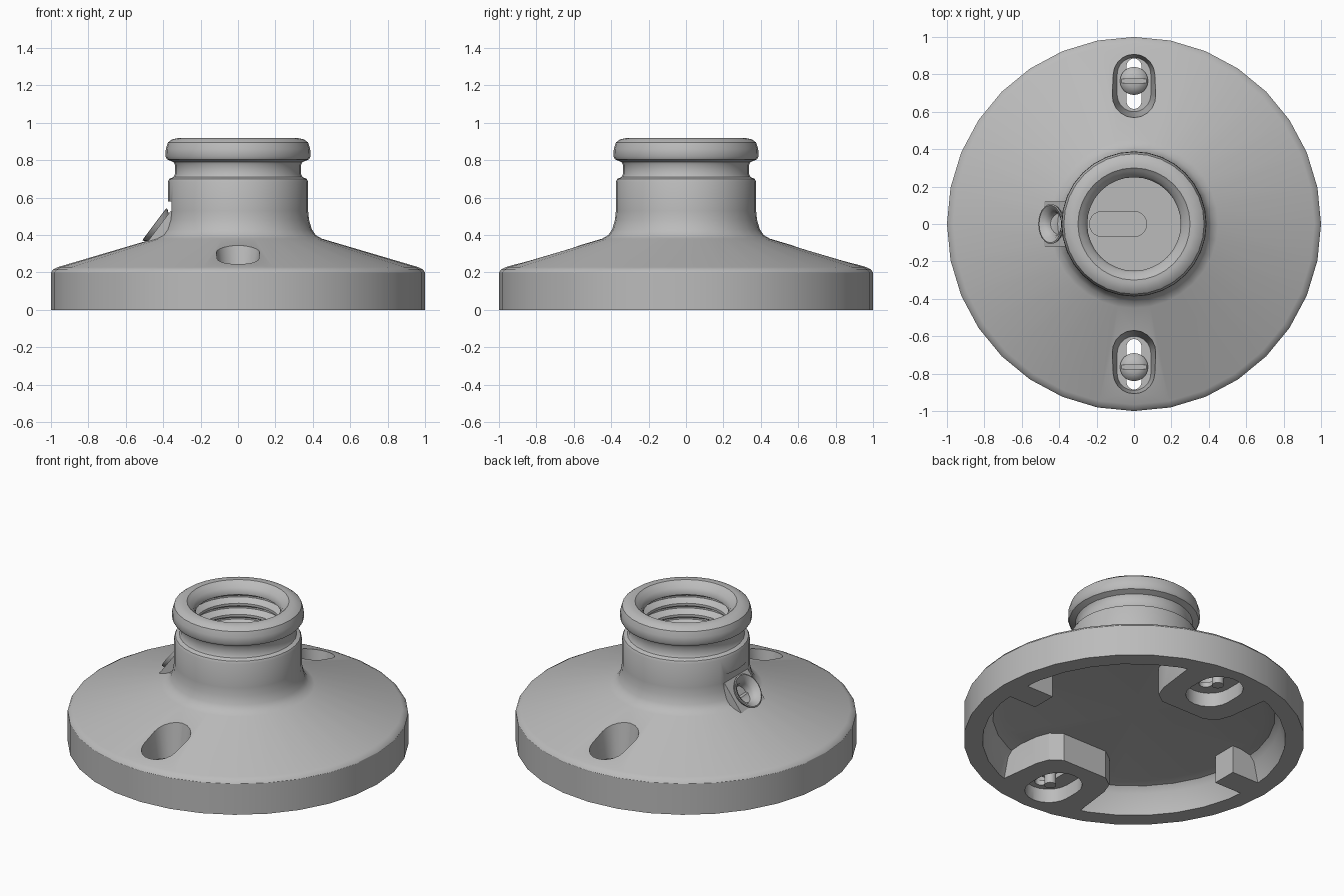
import bpy, bmesh, math
from mathutils import Matrix, Vector

cube = bpy.data.objects.get("Cube")
if cube:
    bpy.data.objects.remove(cube, do_unlink=True)

grey = bpy.data.materials.new("warm_grey")
grey.use_nodes = True
colour = (0.5, 0.5, 0.5, 1)
grey.diffuse_color = colour
grey.node_tree.nodes["Principled BSDF"].inputs["Base Color"].default_value = colour


def finish(bm, name):
    bmesh.ops.recalc_face_normals(bm, faces=bm.faces)
    mesh = bpy.data.meshes.new(name)
    bm.to_mesh(mesh)
    bm.free()
    mesh.materials.append(grey)
    ob = bpy.data.objects.new(name, mesh)
    bpy.context.collection.objects.link(ob)
    return ob


def lathe(name, profile, steps=32):
    """Spin an (r, z) profile about the z axis."""
    bm = bmesh.new()
    vs = [bm.verts.new((r, 0, z)) for r, z in profile]
    es = [bm.edges.new(p) for p in zip(vs, vs[1:])]
    bmesh.ops.spin(bm, geom=vs + es, cent=(0, 0, 0), axis=(0, 0, 1),
                   angle=2 * math.pi, steps=steps)
    bmesh.ops.remove_doubles(bm, verts=bm.verts, dist=0.0005)
    return finish(bm, name)


def loft(name, low, high, z0, z1):
    """Solid between two outlines with equal point counts."""
    bm = bmesh.new()
    a = [bm.verts.new((x, y, z0)) for x, y in low]
    b = [bm.verts.new((x, y, z1)) for x, y in high]
    bm.faces.new(a[::-1])
    bm.faces.new(b)
    n = len(a)
    for i in range(n):
        j = (i + 1) % n
        bm.faces.new((a[i], a[j], b[j], b[i]))
    return finish(bm, name)


def box(name, lo, hi):
    p = [(lo[0], lo[1]), (hi[0], lo[1]), (hi[0], hi[1]), (lo[0], hi[1])]
    return loft(name, p, p, lo[2], hi[2])


def stadium(r, y0, y1, n=10):
    """Long rounded outline along y; y0 and y1 are the arc centres."""
    pts = []
    for k in range(2):
        for i in range(n + 1):
            t = math.pi * (k + i / n)
            pts.append((r * math.cos(t), (y1, y0)[k] + r * math.sin(t)))
    return pts


def combine(ob, tool, op):
    mod = ob.modifiers.new(op, 'BOOLEAN')
    mod.operation, mod.solver, mod.object = op, 'EXACT', tool
    bpy.context.view_layer.objects.active = ob
    bpy.ops.object.modifier_apply(modifier=mod.name)
    bpy.data.objects.remove(tool, do_unlink=True)


def turned(pts, s):
    return [(x * s, y * s) for x, y in pts]


# Socket body: hollow base, flared cone, neck and threaded bore
thread = []
for i in range(6):
    z = 0.86 - i * 0.072
    thread += [(0.25, z), (0.25, z - 0.016), (0.284, z - 0.036), (0.284, z - 0.046)]
profile = [(0, 0.18), (0.76, 0.18), (0.83, 0.165), (0.86, 0.13), (0.89, 0),
           (1, 0), (1, 0.2), (0.99, 0.215), (0.965, 0.228), (0.45, 0.38),
           (0.415, 0.4), (0.395, 0.43), (0.38, 0.48), (0.375, 0.53),
           (0.375, 0.685), (0.368, 0.7), (0.345, 0.71), (0.337, 0.725),
           (0.337, 0.775), (0.345, 0.79), (0.38, 0.805), (0.388, 0.82),
           (0.386, 0.86), (0.375, 0.895), (0.352, 0.912), (0.32, 0.918),
           (0.30, 0.918), (0.285, 0.905), (0.262, 0.885)]
body = lathe("socket_body", profile + thread + [(0.25, 0.42), (0.25, 0.4), (0, 0.4)])

# Mounting bosses and side blocks under the base
boss = [(-0.30, 0.9), (-0.26, 0.58), (-0.23, 0.50), (-0.16, 0.45),
        (0.16, 0.45), (0.23, 0.50), (0.26, 0.58), (0.30, 0.9)]
for s in (1, -1):
    outline = turned(boss, s)
    combine(body, loft("boss", outline, outline, 0, 0.21), 'UNION')
    lo, hi = sorted((0.69 * s, 0.94 * s))
    combine(body, box("block", (lo, -0.08, 0), (hi, 0.08, 0.2)), 'UNION')

# Slotted screw pockets: tapered top, narrow through slot, wide underside
for s in (1, -1):
    low = turned(stadium(0.09, 0.69, 0.80), s)
    high = turned(stadium(0.125, 0.69, 0.80), s)
    combine(body, loft("pocket", low, high, 0.12, 0.37), 'DIFFERENCE')
    slot = turned(stadium(0.04, 0.655, 0.845), s)
    combine(body, loft("slot", slot, slot, 0.05, 0.2), 'DIFFERENCE')
    under = turned(stadium(0.14, 0.69, 0.78), s)
    combine(body, loft("underside", under, under, -0.1, 0.09), 'DIFFERENCE')

# Flat on the neck above the chain outlet
combine(body, box("flat", (-0.6, -0.12, 0.41), (-0.355, 0.12, 0.58)), 'DIFFERENCE')

# Slot-headed screws
screws = []
for s, side in ((1, "back"), (-1, "front")):
    screw = lathe(side + "_screw", [(0, 0.03), (0.035, 0.03), (0.035, 0.12),
                  (0.075, 0.12), (0.075, 0.145), (0.06, 0.165), (0.035, 0.177),
                  (0, 0.18)], 24)
    combine(screw, box("cut", (-0.1, -0.011, 0.155), (0.1, 0.011, 0.2)), 'DIFFERENCE')
    screw.location = (0, 0.765 * s, 0)
    screws.append(screw)

# Contact strip on the floor of the bore
strip = [(-y, x) for x, y in stadium(0.07, 0.0, 0.17)]
contact = loft("contact_strip", strip, strip, 0.399, 0.409)

# Chain outlet: tilted square plate with a flared eyelet
plate = box("chain_plate", (-0.11, -0.12, -0.07), (0.11, 0.12, 0))
hole = stadium(0.07, 0, 0)
combine(plate, loft("hole", hole[:-1], hole[:-1], -0.05, 0.1), 'DIFFERENCE')
eyelet = lathe("chain_eyelet", [(0.06, -0.05), (0.062, -0.01), (0.075, 0.012),
               (0.1, 0.028), (0.107, 0.026), (0.105, 0.018), (0.088, -0.004),
               (0.078, -0.05), (0.06, -0.05)], 24)
normal = Vector((-0.8, 0, 0.6))
along = Vector((0.6, 0, 0.8))
side = normal.cross(along)
tilt = Matrix((along, side, normal)).transposed().to_4x4()
for ob in (plate, eyelet):
    ob.matrix_world = Matrix.Translation((-0.425, 0, 0.442)) @ tilt

# Smooth shading with sharp edges kept
bpy.ops.object.select_all(action='DESELECT')
for ob in [body, contact, plate, eyelet] + screws:
    ob.select_set(True)
bpy.context.view_layer.objects.active = body
bpy.ops.object.shade_smooth_by_angle(angle=math.radians(32))
